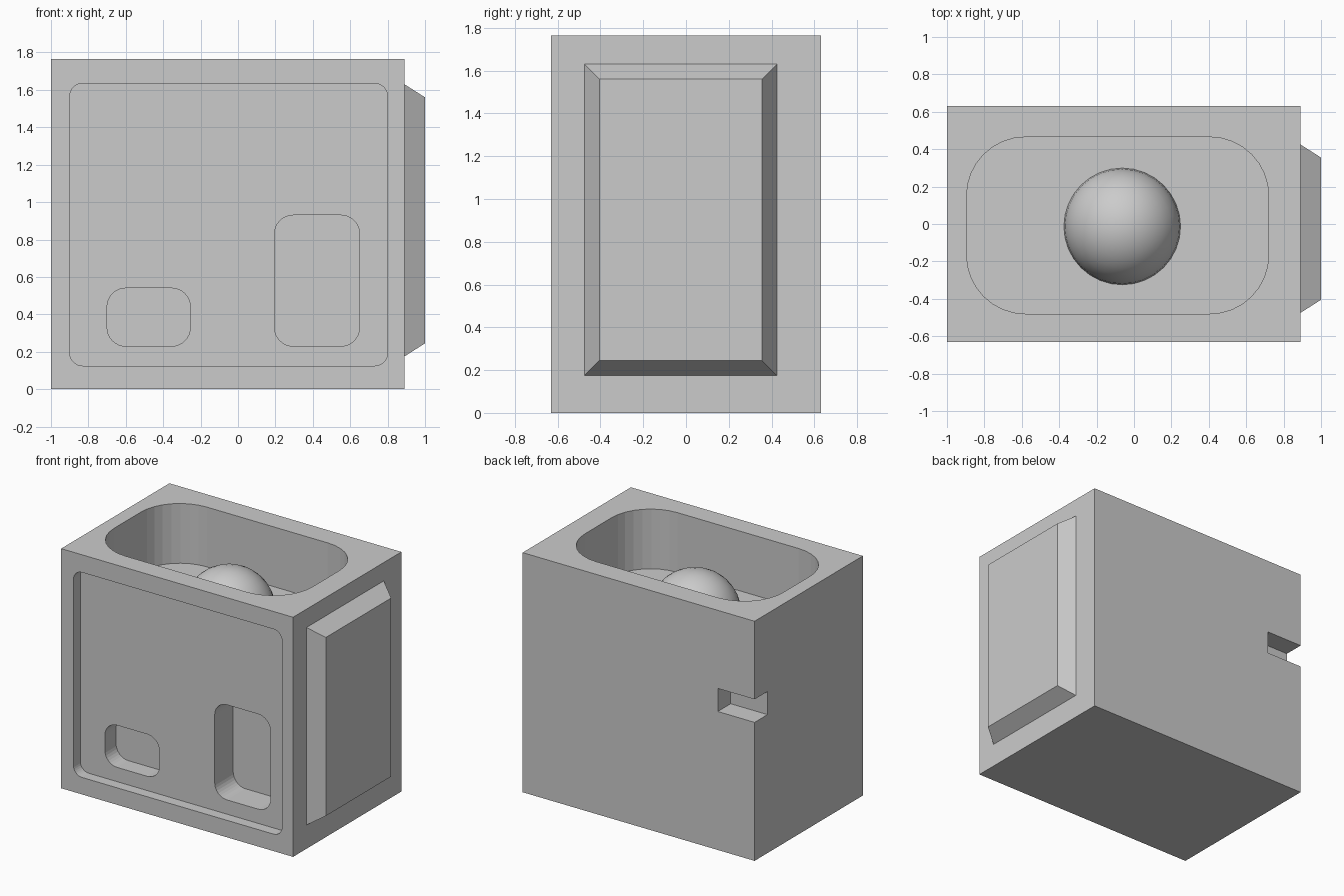
import bpy, bmesh
from math import cos, sin, pi
from mathutils import Vector

if "Cube" in bpy.data.objects:
    bpy.data.objects.remove(bpy.data.objects["Cube"], do_unlink=True)

grey = bpy.data.materials.new("light_grey")
grey.use_nodes = True
GREY = (0.6, 0.6, 0.6, 1)
grey.diffuse_color = GREY
grey.node_tree.nodes["Principled BSDF"].inputs["Base Color"].default_value = GREY


def make_object(name, bm):
    bmesh.ops.recalc_face_normals(bm, faces=bm.faces)
    mesh = bpy.data.meshes.new(name)
    bm.to_mesh(mesh)
    bm.free()
    mesh.materials.append(grey)
    obj = bpy.data.objects.new(name, mesh)
    bpy.context.collection.objects.link(obj)
    return obj


def box(name, low, high):
    low, high = Vector(low), Vector(high)
    bm = bmesh.new()
    bmesh.ops.create_cube(bm, size=1)
    for v in bm.verts:
        v.co = (low + high) / 2 + v.co * (high - low)
    return make_object(name, bm)


def rounded_prism(name, u0, u1, v0, v1, radius, place, start, end, steps=8):
    """Extrude a rounded rectangle from start to end; place maps u, v, w to x, y, z."""
    corners = [(u1, v1, -1, -1), (u0, v1, 1, -1), (u0, v0, 1, 1), (u1, v0, -1, 1)]
    bm = bmesh.new()
    ring = []
    for i, (u, v, su, sv) in enumerate(corners):
        for k in range(steps + 1):
            a = (i + k / steps) * pi / 2
            ring.append(bm.verts.new(place(u + radius * (su + cos(a)),
                                           v + radius * (sv + sin(a)), start)))
    face = bm.faces.new(ring)
    extruded = bmesh.ops.extrude_face_region(bm, geom=[face])["geom"]
    shift = Vector(place(0, 0, end)) - Vector(place(0, 0, start))
    bmesh.ops.translate(bm, vec=shift,
                        verts=[g for g in extruded if isinstance(g, bmesh.types.BMVert)])
    return make_object(name, bm)


def carve(target, cutter):
    mod = target.modifiers.new("cut", "BOOLEAN")
    mod.operation = "DIFFERENCE"
    mod.solver = "EXACT"
    mod.object = cutter
    bpy.context.view_layer.objects.active = target
    bpy.ops.object.modifier_apply(modifier=mod.name)
    bpy.data.objects.remove(cutter, do_unlink=True)


def on_front(u, v, w):
    return (u, w, v)


def on_top(u, v, w):
    return (u, v, w)


# Main block
FRONT, TOP = -0.63, 1.765
FLOOR = TOP - 0.44
body = box("body", (-1, FRONT, 0), (0.89, -FRONT, TOP))

# Shallow front recess, then the two deeper pockets inside it
recess = FRONT + 0.08
carve(body, rounded_prism("recess_cutter", -0.9, 0.8, 0.125, 1.635, 0.07,
                          on_front, FRONT - 0.1, recess))
carve(body, rounded_prism("small_pocket_cutter", -0.7, -0.255, 0.23, 0.54, 0.1,
                          on_front, FRONT - 0.1, recess + 0.13))
carve(body, rounded_prism("tall_pocket_cutter", 0.195, 0.65, 0.23, 0.93, 0.1,
                          on_front, FRONT - 0.1, recess + 0.215))

# Basin in the top
carve(body, rounded_prism("basin_cutter", -0.895, 0.72, -0.48, 0.465, 0.315,
                          on_top, TOP + 0.1, FLOOR))

# Notch across the rear corner
carve(body, box("notch_cutter", (-1.1, 0.48, 1.02), (-0.7, 0.75, 1.19)))

# Raised side panel with bevelled rim
panel = box("side_panel", (0.89, -0.475, 0.175), (1, 0.425, 1.63))
for v in panel.data.vertices:
    if v.co.x > 0.95:
        v.co.y += 0.07 if v.co.y < 0 else -0.07
        v.co.z += 0.07 if v.co.z < 1 else -0.07

# Ball half sunk into the basin floor
bm = bmesh.new()
bmesh.ops.create_uvsphere(bm, u_segments=32, v_segments=16, radius=0.312)
bmesh.ops.translate(bm, verts=bm.verts, vec=(-0.063, -0.013, FLOOR))
for f in bm.faces:
    f.smooth = True
make_object("ball", bm)
